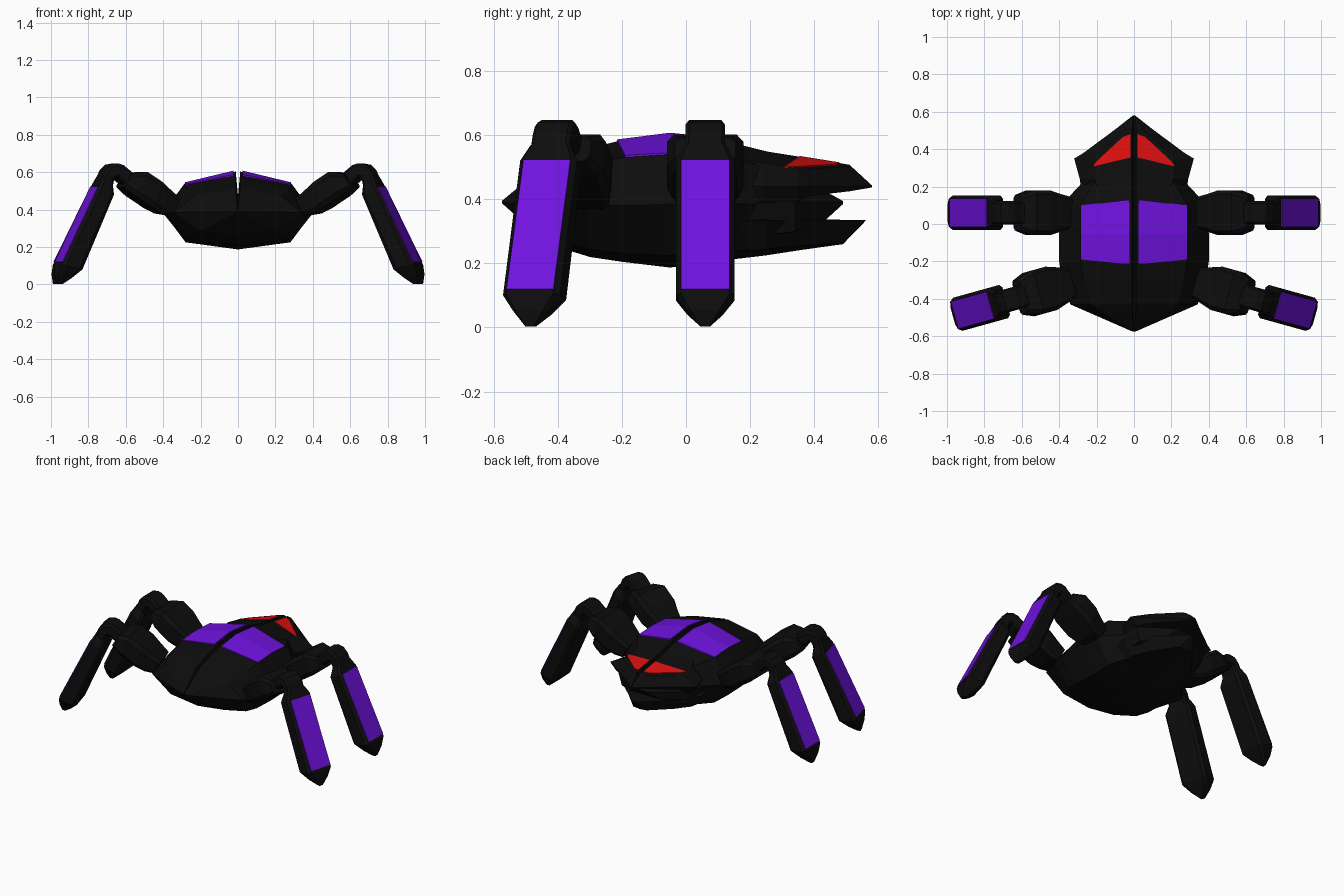
import bpy, bmesh, math
from mathutils import Matrix, Vector


def material(name, rgb):
    m = bpy.data.materials.new(name)
    m.diffuse_color = (*rgb, 1)
    return m


BLACK = material("matte black", (0.004, 0.004, 0.004))
PURPLE = material("purple", (0.16, 0.006, 0.74))
RED = material("red", (0.72, 0.005, 0.005))


def loft(name, rings, mat, closed=True, caps=True, matrix=None):
    """Skin a list of equal-length rings and mirror the result across x."""
    bm = bmesh.new()
    rows = [[bm.verts.new(p) for p in ring] for ring in rings]
    n = len(rows[0])
    for a, b in zip(rows, rows[1:]):
        for i in range(n if closed else n - 1):
            j = (i + 1) % n
            bm.faces.new((a[i], a[j], b[j], b[i]))
    if caps:
        bm.faces.new(rows[0])
        bm.faces.new(rows[-1][::-1])
    bmesh.ops.remove_doubles(bm, verts=bm.verts[:], dist=0.0005)
    bmesh.ops.recalc_face_normals(bm, faces=bm.faces[:])
    if matrix:
        bm.transform(matrix)
    me = bpy.data.meshes.new(name)
    bm.to_mesh(me)
    bm.free()
    me.materials.append(mat)
    ob = bpy.data.objects.new(name, me)
    bpy.context.collection.objects.link(ob)
    mod = ob.modifiers.new("Mirror", "MIRROR")
    mod.use_clip = True
    return ob


def half_shell(name, sections):
    """Right half of a symmetric hull from (y, [(x, z), ...]) sections."""
    rings = [[(x, y, z) for x, z in pts] for y, pts in sections]
    return loft(name, rings, BLACK, closed=False)


def plate(name, rows, mat, down, matrix=None):
    """Thin coloured plate; each row is an inner and an outer point."""
    d = Vector(down)
    rings = [[Vector(a), Vector(b), Vector(b) + d, Vector(a) + d] for a, b in rows]
    return loft(name, rings, mat, matrix=matrix)


# Body hull: keel, lower side, rim, shoulder, top edge, centre groove
G = 0.012


def hull(keel, low, rim, shoulder, top):
    return [(0, keel), low, rim, shoulder, (G, top), (0, min(0.47, top - 0.01))]


half_shell("body", [
    (-0.575, [(0, 0.388), (0.004, 0.388), (0.008, 0.39), (0.004, 0.394), (0.002, 0.395), (0, 0.394)]),
    (-0.43, hull(0.26, (0.20, 0.285), (0.34, 0.385), (0.23, 0.475), 0.515)),
    (-0.30, hull(0.22, (0.27, 0.245), (0.385, 0.38), (0.27, 0.51), 0.56)),
    (-0.20, hull(0.205, (0.28, 0.23), (0.40, 0.38), (0.285, 0.53), 0.585)),
    (-0.05, hull(0.187, (0.28, 0.225), (0.40, 0.385), (0.285, 0.54), 0.603)),
    (0.10, hull(0.205, (0.28, 0.23), (0.39, 0.385), (0.285, 0.532), 0.588)),
    (0.25, hull(0.23, (0.20, 0.25), (0.25, 0.385), (0.20, 0.50), 0.55)),
])

# Purple back panels
plate("back_panel", [
    ((0.025, -0.215, 0.587), (0.283, -0.19, 0.537)),
    ((0.025, -0.05, 0.608), (0.283, -0.05, 0.546)),
    ((0.025, 0.13, 0.589), (0.283, 0.10, 0.538)),
], PURPLE, (0, 0, -0.009))


# Head: sloped top plane with a pointed brow
def top_z(x, y):
    return 0.565 - 0.16 * (y - 0.17) - 0.2 * x


def brow(y, rim_x, rim_z, mid_x, under):
    return (y, [(0, under), (rim_x * 0.85, under), (rim_x, rim_z),
                (mid_x, top_z(mid_x, y)), (G, top_z(G, y)), (0, 0.47)])


half_shell("head", [
    brow(0.15, 0.22, 0.45, 0.18, 0.36),
    brow(0.24, 0.29, 0.44, 0.21, 0.37),
    brow(0.35, 0.32, 0.44, 0.21, 0.39),
    brow(0.38, 0.27, 0.44, 0.19, 0.41),
    brow(0.51, 0.095, 0.44, 0.04, 0.425),
    (0.58, [(0, 0.437), (0.003, 0.437), (0.006, 0.44), (0.004, 0.443), (0.002, 0.444), (0, 0.443)]),
])

# Core between the jaws
half_shell("mouth_core", [
    (0.18, [(0, 0.25), (0.25, 0.28), (0.28, 0.39), (0, 0.43)]),
    (0.34, [(0, 0.29), (0.24, 0.30), (0.27, 0.39), (0, 0.43)]),
    (0.435, [(0, 0.335), (0.12, 0.335), (0.14, 0.39), (0, 0.425)]),
    (0.49, [(0, 0.385), (0.05, 0.385), (0.05, 0.39), (0, 0.395)]),
])

# Lower jaw
half_shell("lower_jaw", [
    (0.14, [(0, 0.212), (0.22, 0.235), (0.28, 0.33), (0, 0.36)]),
    (0.25, [(0, 0.225), (0.22, 0.245), (0.29, 0.335), (0, 0.36)]),
    (0.36, [(0, 0.242), (0.16, 0.255), (0.23, 0.335), (0, 0.34)]),
    (0.49, [(0, 0.26), (0.05, 0.265), (0.085, 0.335), (0, 0.336)]),
    (0.56, [(0, 0.332), (0.004, 0.332), (0.006, 0.335), (0, 0.336)]),
])


# Red eyes
def eye_point(x, y):
    return (x, y, top_z(x, y) + 0.004)


plate("eye", [
    (eye_point(0.02, 0.355), eye_point(0.02, 0.48)),
    (eye_point(0.06, 0.346), eye_point(0.06, 0.465)),
    (eye_point(0.20, 0.312), eye_point(0.20, 0.335)),
    (eye_point(0.215, 0.308), eye_point(0.215, 0.314)),
], RED, (0, 0, -0.008))


# Limb segments: chamfered rings between an outer and an inner edge point
def limb_ring(ox, oz, ix, iz, w, c=0.18):
    o, i = Vector((ox, 0, oz)), Vector((ix, 0, iz))
    cw = w * (1 - c)
    return [p + Vector((0, s, 0)) for p, s in (
        (o, -cw), (o, cw), (o.lerp(i, c), w), (i.lerp(o, c), w),
        (i, cw), (i, -cw), (i.lerp(o, c), -w), (o.lerp(i, c), -w))]


SEGMENTS = {
    "hip": [(0.33, 0.46, 0.38, 0.37, 0.085), (0.38, 0.50, 0.435, 0.38, 0.10),
            (0.44, 0.55, 0.49, 0.41, 0.12), (0.52, 0.602, 0.59, 0.475, 0.12),
            (0.60, 0.592, 0.645, 0.52, 0.095)],
    "knee": [(0.58, 0.59, 0.62, 0.53, 0.06), (0.64, 0.638, 0.655, 0.55, 0.062),
             (0.67, 0.647, 0.67, 0.57, 0.062), (0.71, 0.64, 0.685, 0.57, 0.062),
             (0.74, 0.61, 0.695, 0.55, 0.062), (0.765, 0.555, 0.705, 0.50, 0.062)],
    "leg": [(0.757, 0.575, 0.70, 0.53, 0.066), (0.783, 0.53, 0.70, 0.48, 0.092),
            (0.99, 0.105, 0.875, 0.08, 0.092), (0.997, 0.055, 0.925, 0.035, 0.055),
            (0.99, 0.003, 0.965, 0.003, 0.015)],
}

for side, angle, centre in (("front", -15.5, (0.50, -0.36)), ("rear", 0, (0.51, 0.06))):
    place = (Matrix.Translation((*centre, 0)) @ Matrix.Rotation(math.radians(angle), 4, "Z")
             @ Matrix.Translation((-0.51, 0, 0)))
    for part, rings in SEGMENTS.items():
        loft(f"{side}_{part}", [limb_ring(*r) for r in rings], BLACK, matrix=place)
    # Purple shin plate
    plate(f"{side}_shin_plate", [
        ((0.790, -0.076, 0.523), (0.790, 0.076, 0.523)),
        ((0.987, -0.076, 0.12), (0.987, 0.076, 0.12)),
    ], PURPLE, (-0.008, 0, -0.004), matrix=place)
